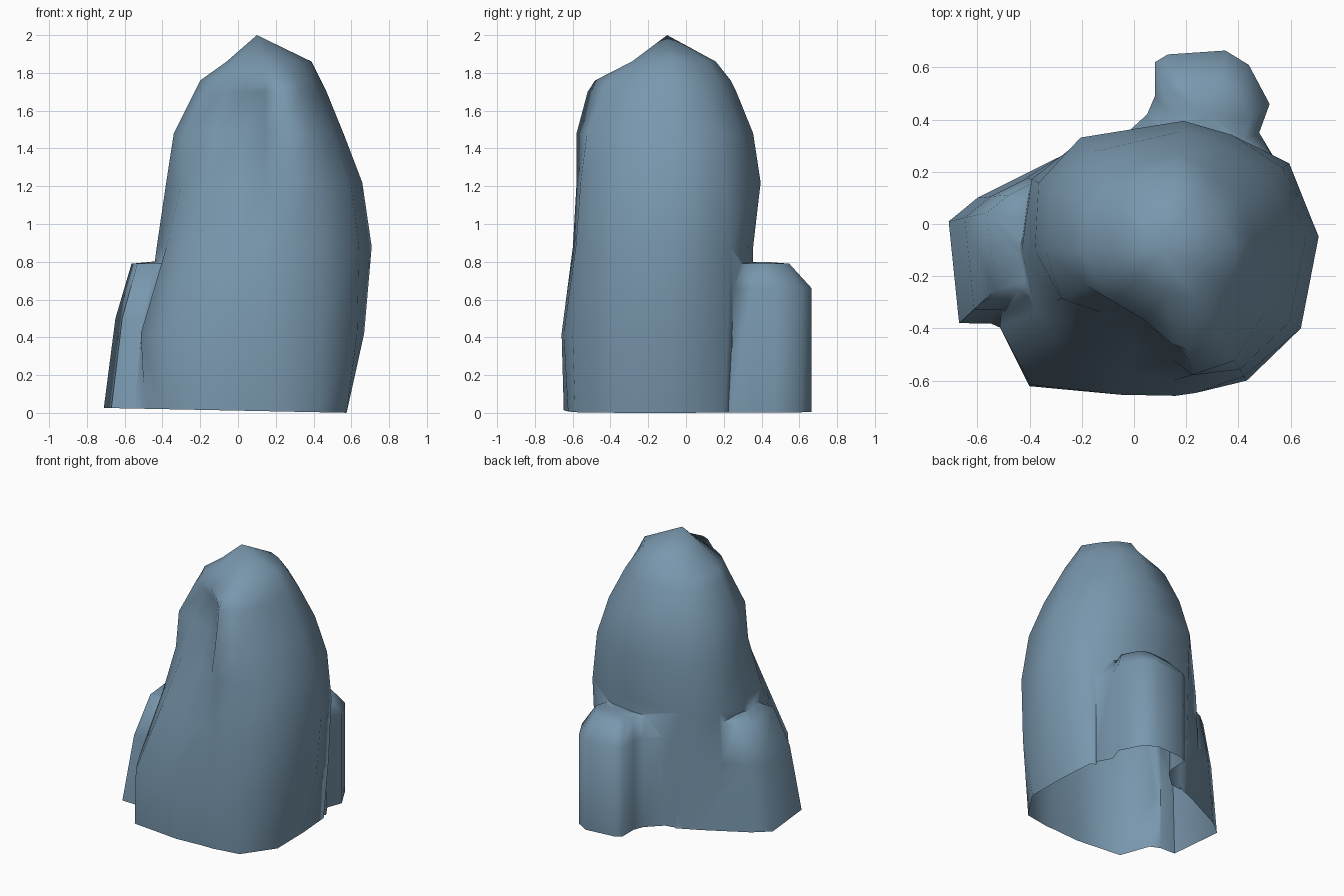
import bpy, bmesh, math

if "Cube" in bpy.data.objects:
    bpy.data.objects.remove(bpy.data.objects["Cube"])


def loft(name, rings, apex):
    """Closed skin through equal-sized rings, flat at the bottom, fanned to an apex."""
    bm = bmesh.new()
    loops = [[bm.verts.new(p) for p in ring] for ring in rings]
    n = len(loops[0])
    for a, b in zip(loops, loops[1:]):
        for i in range(n):
            j = (i + 1) % n
            bm.faces.new((a[i], a[j], b[j], b[i]))
    bm.faces.new(loops[0][::-1])
    tip = bm.verts.new(apex)
    for i in range(n):
        bm.faces.new((loops[-1][i], loops[-1][(i + 1) % n], tip))
    bmesh.ops.recalc_face_normals(bm, faces=bm.faces)
    me = bpy.data.meshes.new(name)
    bm.to_mesh(me)
    bm.free()
    ob = bpy.data.objects.new(name, me)
    bpy.context.collection.objects.link(ob)
    return ob


def polar(z, radii):
    return [(0.12 + r * math.cos(math.radians(a)),
             -0.10 + r * math.sin(math.radians(a)), z)
            for a, r in zip(ANGLES, radii)]


def scaled(outline, z, pivot, s):
    return [(pivot[0] + (x - pivot[0]) * s, pivot[1] + (y - pivot[1]) * s, z)
            for x, y in outline]


# Main boulder: radii around an upright axis, with a scoop at the front left
ANGLES = (5, 35, 60, 82, 127, 152, 180, 205, 225, 253, 274, 282, 302, 330)
LEVELS = {
    -0.10: (.43, .52, .50, .46, .50, .60, .61, .67, .74, .57, .52, .53, .57, .51),
    0.42: (.55, .56, .50, .46, .52, .60, .61, .70, .73, .58, .56, .56, .59, .59),
    0.88: (.59, .58, .49, .46, .53, .58, .55, .55, .55, .50, .50, .50, .57, .60),
    1.22: (.54, .55, .51, .50, .54, .55, .50, .46, .42, .37, .42, .49, .54, .55),
    1.48: (.44, .47, .45, .46, .47, .49, .46, .44, .34, .30, .36, .49, .50, .45),
    1.70: (.35, .36, .35, .37, .37, .37, .35, .33, .26, .26, .34, .43, .40, .34),
    1.76: (.32, .32, .32, .34, .32, .32, .32, .29, .28, .28, .36, .39, .37, .31),
    1.86: (.27, .24, .25, .26, .21, .19, .18, .17, .15, .15, .16, .17, .22, .23),
}
rock = loft("rock", [polar(z, r) for z, r in LEVELS.items()], (0.10, -0.10, 2.0))

# Low buttress on the left, leaning in towards the boulder
side = [(-.71, .01), (-.67, -.38), (-.55, -.38), (-.46, -.42),
        (-.10, -.30), (-.14, .32), (-.30, .25), (-.60, .10)]
side_lobe = loft("side_lobe", [
    scaled(side, -0.15, (-.1, .15), 1.03),
    scaled(side, 0.03, (-.1, .15), 1.0),
    scaled(side, 0.50, (-.1, .15), 0.90),
    scaled(side, 0.79, (-.1, .15), 0.76)], (-.25, 0, .82))

# Rounded stump at the back
back = [(.52, .46), (.44, .61), (.35, .665), (.13, .65), (.08, .62),
        (.08, .49), (.05, .42), (-.06, .32), (.10, .15), (.40, .10),
        (.54, .25), (.48, .35)]
back_lobe = loft("back_lobe", [
    scaled(back, -0.15, (.25, .30), 0.98),
    scaled(back, 0.05, (.25, .30), 1.0),
    scaled(back, 0.66, (.25, .30), 1.0),
    scaled(back, 0.79, (.28, .27), 0.70)], (.28, .42, .80))

# Fuse the lobes into one rock
bpy.context.view_layer.objects.active = rock
rock.select_set(True)
for lobe in (side_lobe, back_lobe):
    mod = rock.modifiers.new("fuse", 'BOOLEAN')
    mod.operation = 'UNION'
    mod.solver = 'EXACT'
    mod.object = lobe
    bpy.ops.object.modifier_apply(modifier=mod.name)
    bpy.data.objects.remove(lobe)

# Trim to the ground and leave the underside open
bm = bmesh.new()
bm.from_mesh(rock.data)
bmesh.ops.bisect_plane(bm, geom=bm.verts[:] + bm.edges[:] + bm.faces[:],
                       plane_co=(0, 0, 0.012), plane_no=(0.02, 0, 1), clear_inner=True)
bmesh.ops.remove_doubles(bm, verts=bm.verts, dist=0.01)
bm.to_mesh(rock.data)
bm.free()
bpy.ops.object.shade_smooth_by_angle(angle=math.radians(80))

# Slate blue stone
stone = bpy.data.materials.new("slate_blue")
stone.diffuse_color = (0.19, 0.31, 0.42, 1)
stone.use_nodes = True
stone.node_tree.nodes["Principled BSDF"].inputs["Base Color"].default_value = stone.diffuse_color
rock.data.materials.clear()
rock.data.materials.append(stone)
